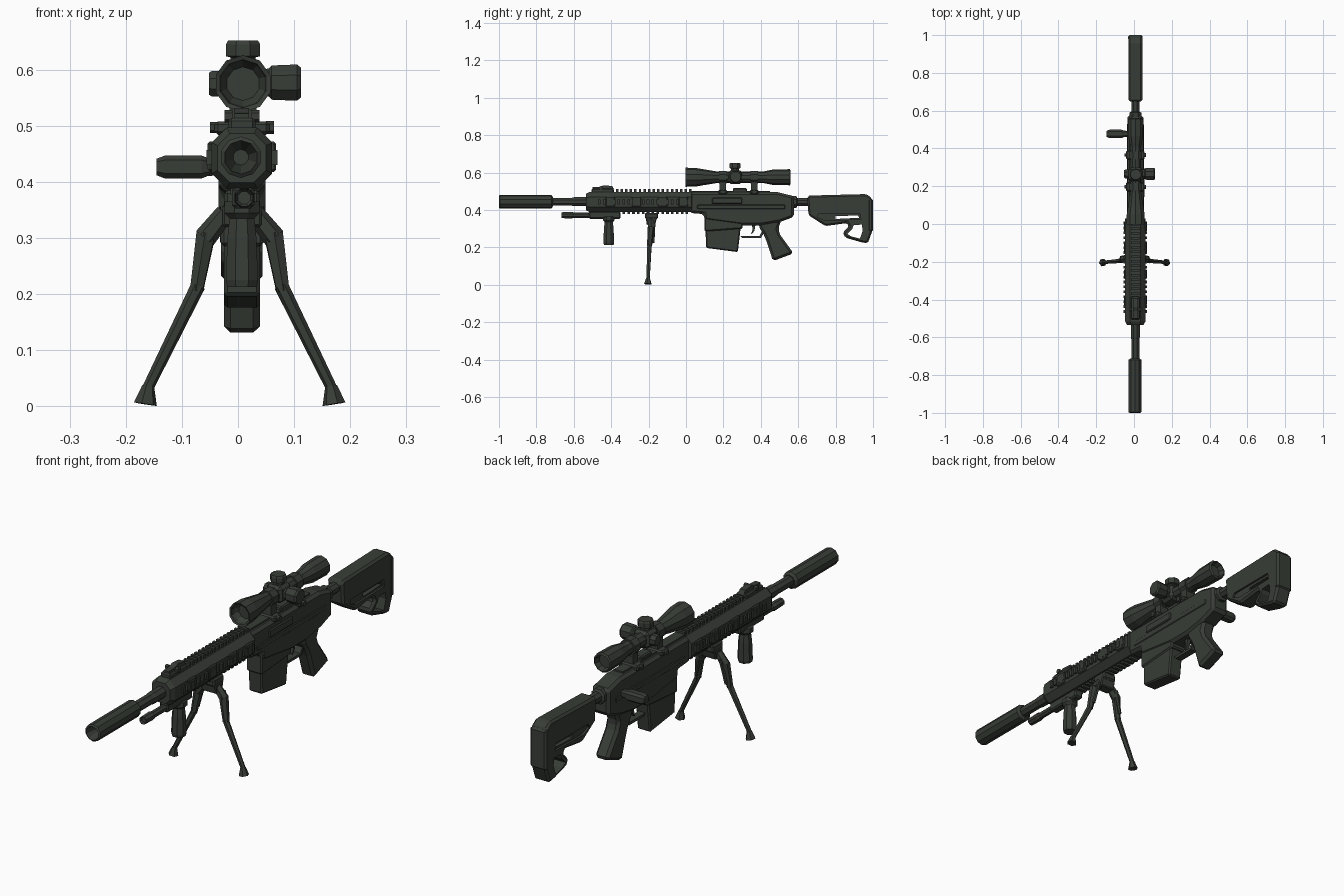
import bpy, bmesh, math
from mathutils import Vector

CX = 0.007  # centre line of the body

mat = bpy.data.materials.new("dark olive grey")
mat.diffuse_color = (0.040, 0.047, 0.038, 1)


def finish(name, bm, bevel=0.0):
    bmesh.ops.recalc_face_normals(bm, faces=bm.faces)
    me = bpy.data.meshes.new(name)
    bm.to_mesh(me)
    bm.free()
    ob = bpy.data.objects.new(name, me)
    bpy.context.collection.objects.link(ob)
    me.materials.append(mat)
    if bevel:
        m = ob.modifiers.new("chamfer", 'BEVEL')
        m.width, m.segments, m.limit_method = bevel, 1, 'ANGLE'
    return ob


def loft(name, rings, bevel=0.0):
    """Closed skin through rings of equal point count, capped at the ends."""
    bm = bmesh.new()
    vs = [[bm.verts.new(p) for p in r] for r in rings]
    n = len(vs[0])
    for a, b in zip(vs, vs[1:]):
        for i in range(n):
            bm.faces.new((a[i], a[(i + 1) % n], b[(i + 1) % n], b[i]))
    bm.faces.new(vs[0])
    bm.faces.new(vs[-1])
    return finish(name, bm, bevel)


def side(name, pts, half, bevel=0.0, cx=CX):
    """Side outline (y, z) extruded across x."""
    return loft(name, [[(cx + s * half, y, z) for y, z in pts] for s in (-1, 1)], bevel)


def box(name, x0, x1, y0, y1, z0, z1, bevel=0.0):
    return side(name, [(y0, z0), (y1, z0), (y1, z1), (y0, z1)], (x1 - x0) / 2, bevel, (x0 + x1) / 2)


def turned(name, prof, centre, axis='Y', n=10):
    """Turned part: (position, radius) pairs along an axis."""
    rings = []
    for t, r in prof:
        ring = []
        for i in range(n):
            a = 2 * math.pi * (i + 0.5) / n
            u, v = r * math.cos(a), r * math.sin(a)
            off = {'X': (t, u, v), 'Y': (u, t, v), 'Z': (u, v, t)}[axis]
            ring.append(Vector(centre) + Vector(off))
        rings.append(ring)
    return loft(name, rings)


def strut(name, p, q, a, b, n=6):
    """Tapered rod from p (radius a) to q (radius b)."""
    p, q = Vector(p), Vector(q)
    rot = (q - p).to_track_quat('Z', 'Y')
    ring = lambda c, r: [c + rot @ Vector((r * math.cos(2 * math.pi * (i + .5) / n),
                                           r * math.sin(2 * math.pi * (i + .5) / n), 0)) for i in range(n)]
    return loft(name, [ring(p, a), ring(q, b)])


# Muzzle tube with a hollow mouth, and barrel
turned("muzzle_tube", [(-0.94, 0.014), (-0.985, 0.026), (-1.0, 0.030), (-0.995, 0.037), (-0.72, 0.037),
                       (-0.712, 0.026)], (0.005, 0, 0.444))
turned("barrel", [(-0.73, 0.023), (-0.61, 0.023), (-0.60, 0.026), (-0.50, 0.026)], (CX, 0, 0.444), n=8)

# Octagonal fore-end
section = [(-0.027, 0.388), (0.027, 0.388), (0.054, 0.415), (0.054, 0.470),
           (0.027, 0.497), (-0.027, 0.497), (-0.054, 0.470), (-0.054, 0.415)]
ends = [(-0.535, 0.8), (-0.515, 1), (0.03, 1)]
loft("fore_end", [[(CX + x * k, y, 0.444 + (z - 0.444) * k) for x, z in section] for y, k in ends])

# Rail teeth along the top, sides and bottom
for i in range(17):
    y = -0.375 + i * 0.0245
    box("top_rail_tooth", CX - 0.022, CX + 0.022, y, y + 0.013, 0.49, 0.511)
for i in range(19):
    y = -0.47 + i * 0.026
    for s in (-1, 1):
        x = CX + s * 0.056
        box("side_rail_tooth", x - 0.007, x + 0.007, y, y + 0.014, 0.43, 0.457)
    box("bottom_rail_tooth", CX - 0.02, CX + 0.02, y, y + 0.014, 0.378, 0.392)
for y in (-0.43, -0.29, -0.15, -0.04):
    for s in (-1, 1):
        x = CX + s * 0.055
        box("side_panel", x - 0.006, x + 0.006, y, y + 0.05, 0.418, 0.472, 0.004)

# Folded front sight
box("front_sight_base", CX - 0.024, CX + 0.024, -0.505, -0.385, 0.49, 0.514, 0.005)
side("front_sight_leaf", [(-0.50, 0.512), (-0.385, 0.512), (-0.395, 0.528), (-0.44, 0.532), (-0.46, 0.524),
                          (-0.50, 0.522)], 0.013)
for s in (-1, 1):
    turned("sight_pivot", [(-0.007, 0.011), (0.007, 0.011)], (CX + s * 0.024, -0.455, 0.517), 'X', 6)

# Under-barrel lamp, its rail and the vertical foregrip
turned("lamp", [(-0.655, 0.012), (-0.665, 0.017), (-0.61, 0.019), (-0.60, 0.015), (-0.50, 0.015)],
       (CX + 0.004, 0, 0.372), n=8)
box("lamp_rail", CX - 0.018, CX + 0.022, -0.52, -0.35, 0.353, 0.392, 0.006)
turned("foregrip", [(0.213, 0.028), (0.225, 0.031), (0.30, 0.028), (0.335, 0.024), (0.345, 0.034), (0.365, 0.034)],
       (CX, -0.413, 0), 'Z', 8)

# Bipod: clamp, hinge and two legs with feet
box("bipod_clamp", CX - 0.032, CX + 0.032, -0.22, -0.15, 0.352, 0.385, 0.006)
side("bipod_hinge", [(-0.21, 0.32), (-0.165, 0.32), (-0.155, 0.36), (-0.215, 0.36)], 0.035, 0.004)
for s in (-1, 1):
    P = lambda x, y, z: (0.003 + s * x, y, z)
    strut("bipod_shoulder", P(0.026, -0.187, 0.345), P(0.062, -0.187, 0.300), 0.017, 0.020)
    strut("bipod_upper_leg", P(0.060, -0.187, 0.308), P(0.077, -0.195, 0.205), 0.019, 0.013)
    strut("bipod_spring", P(0.048, -0.172, 0.325), P(0.072, -0.175, 0.225), 0.009, 0.007)
    strut("bipod_lower_leg", P(0.074, -0.195, 0.215), P(0.165, -0.203, 0.03), 0.013, 0.010)
    strut("bipod_foot", P(0.163, -0.203, 0.036), P(0.168, -0.204, 0.004), 0.011, 0.021)

# Receiver
side("receiver", [(0.02, 0.495), (0.49, 0.495), (0.577, 0.474), (0.577, 0.363), (0.50, 0.335), (0.40, 0.318),
                  (0.30, 0.318), (0.10, 0.345), (0.095, 0.378), (0.02, 0.384)], 0.042, 0.012)
box("receiver_rail", CX - 0.022, CX + 0.022, 0.03, 0.45, 0.488, 0.502)
for s in (-1, 1):
    x = CX + s * 0.041
    box("receiver_ridge", x - 0.004, x + 0.004, 0.06, 0.53, 0.405, 0.428, 0.003)
box("bolt_cover", CX + 0.036, CX + 0.048, 0.14, 0.30, 0.432, 0.466, 0.004)

# Bolt handle on the left
rings = []
for x, k in ((-0.02, 0.65), (-0.055, 0.8), (-0.065, 1), (-0.13, 1), (-0.145, 0.72)):
    rings.append([(x, 0.477 + k * dy, 0.427 + k * dz) for dy, dz in
                  ((-0.022, -0.012), (-0.012, -0.021), (0.012, -0.021), (0.022, -0.012),
                   (0.022, 0.012), (0.012, 0.02), (-0.012, 0.02), (-0.022, 0.012))])
loft("bolt_handle", rings)

# Magazine and well
side("magazine_well", [(0.098, 0.385), (0.305, 0.385), (0.302, 0.30), (0.098, 0.285)], 0.038, 0.006)
side("magazine", [(0.103, 0.32), (0.294, 0.32), (0.277, 0.175), (0.108, 0.197)], 0.032, 0.006)

# Trigger, guard and grip
side("trigger_guard", [(0.29, 0.262), (0.30, 0.250), (0.40, 0.250), (0.425, 0.29), (0.415, 0.298),
                       (0.392, 0.261)], 0.016)
side("trigger", [(0.352, 0.325), (0.372, 0.325), (0.366, 0.29), (0.352, 0.270), (0.348, 0.274), (0.356, 0.295)], 0.008)
side("grip", [(0.385, 0.345), (0.51, 0.345), (0.492, 0.30), (0.503, 0.268), (0.575, 0.168), (0.465, 0.127),
              (0.430, 0.235), (0.415, 0.27), (0.395, 0.30)], 0.032, 0.012)

# Stock tube and stock with thumb hole and slot
turned("stock_tube", [(0.56, 0.034), (0.59, 0.034), (0.595, 0.023), (0.72, 0.023)], (CX, 0, 0.443), n=8)
stock = side("stock", [(0.648, 0.470), (0.66, 0.477), (0.965, 0.485), (0.995, 0.462), (0.995, 0.285), (0.972, 0.222),
                       (0.935, 0.228), (0.852, 0.252), (0.838, 0.280), (0.872, 0.312), (0.862, 0.330),
                       (0.745, 0.314), (0.655, 0.372)], 0.037, 0.009)
cutters = [side("thumb_hole_cutter", [(0.862, 0.272), (0.885, 0.258), (0.93, 0.247), (0.945, 0.29), (0.94, 0.322),
                                      (0.895, 0.318), (0.89, 0.30)], 0.1),
           side("slot_cutter", [(0.80, 0.352), (0.925, 0.358), (0.92, 0.37), (0.80, 0.368)], 0.1)]
for s in (-1, 1):
    cutters.append(side("recess_cutter", [(0.70, 0.362), (0.74, 0.345), (0.935, 0.349), (0.93, 0.380), (0.71, 0.380)],
                        0.012, cx=CX + s * 0.040))
for c in cutters:
    m = stock.modifiers.new("cut", 'BOOLEAN')
    m.operation, m.object, m.solver = 'DIFFERENCE', c, 'EXACT'
    c.hide_render = True
    c.hide_set(True)
box("butt_pad", CX - 0.039, CX + 0.039, 0.972, 1.0, 0.285, 0.460, 0.008)

# Scope body with hollow ends
SX, SZ = 0.009, 0.575
turned("scope", [(0.035, 0.030), (0.015, 0.040), (0.0, 0.043), (-0.003, 0.051), (0.05, 0.050), (0.085, 0.044),
                 (0.17, 0.030), (0.41, 0.030), (0.465, 0.041), (0.555, 0.043), (0.56, 0.036), (0.535, 0.030)],
       (SX, 0, SZ))
# Scope turrets
box("scope_saddle", SX - 0.037, SX + 0.037, 0.225, 0.30, SZ - 0.035, SZ + 0.037, 0.012)
turned("top_turret", [(0.60, 0.024), (0.622, 0.024), (0.624, 0.033), (0.645, 0.033), (0.652, 0.029)],
       (SX, 0.262, 0), 'Z', 8)
turned("right_turret", [(0.03, 0.025), (0.055, 0.027), (0.06, 0.033), (0.105, 0.035), (0.112, 0.029)],
       (0, 0.265, SZ + 0.002), 'X', 8)
turned("left_turret", [(-0.052, 0.021), (-0.046, 0.025), (-0.02, 0.025)], (0, 0.265, SZ), 'X', 8)

# Scope mounts
for y in (0.197, 0.365):
    turned("scope_ring", [(y - 0.02, 0.037), (y + 0.02, 0.037)], (SX, 0, SZ), n=8)
    box("mount_post", SX - 0.024, SX + 0.024, y - 0.018, y + 0.018, 0.495, 0.56)
    box("mount_clamp", -0.042, 0.056, y - 0.024, y + 0.024, 0.484, 0.508, 0.006)
    turned("clamp_knob", [(0.05, 0.012), (0.064, 0.012)], (0, y, 0.497), 'X', 6)
    turned("clamp_nut", [(-0.050, 0.010), (-0.035, 0.010)], (0, y, 0.497), 'X', 6)
box("mount_bridge", SX - 0.022, SX + 0.022, 0.25, 0.325, 0.49, 0.517, 0.005)
